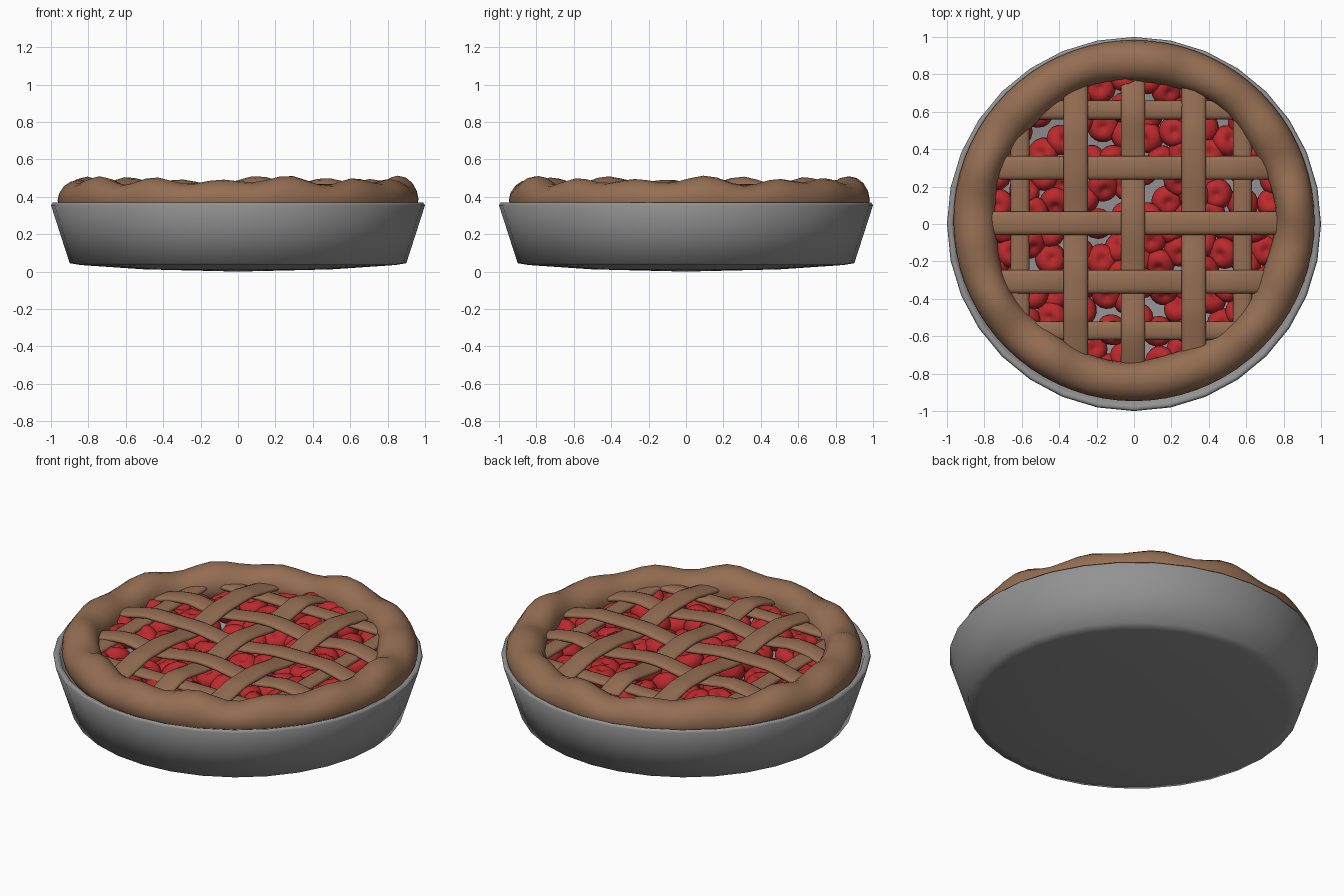
import bpy, bmesh, math, random
from mathutils import Matrix, Vector

if "Cube" in bpy.data.objects:
    bpy.data.objects.remove(bpy.data.objects["Cube"])

random.seed(7)


def material(name, rgb):
    m = bpy.data.materials.new(name)
    m.diffuse_color = (*rgb, 1)
    m.use_nodes = True
    m.node_tree.nodes["Principled BSDF"].inputs["Base Color"].default_value = m.diffuse_color
    return m


PASTRY = material("pastry", (0.30, 0.155, 0.085))
CHERRY = material("cherry", (0.50, 0.022, 0.025))
METAL = material("dark_metal", (0.29, 0.29, 0.29))


def finish(bm, name, mat):
    bmesh.ops.recalc_face_normals(bm, faces=bm.faces)
    for f in bm.faces:
        f.smooth = True
    me = bpy.data.meshes.new(name)
    bm.to_mesh(me)
    bm.free()
    ob = bpy.data.objects.new(name, me)
    bpy.context.collection.objects.link(ob)
    me.materials.append(mat)
    return ob


def skin(bm, rings, closed):
    """Bridge rings of points into a tube; closed joins last to first, else caps."""
    vs = [[bm.verts.new(p) for p in r] for r in rings]
    n = len(vs[0])
    for k in range(len(vs) if closed else len(vs) - 1):
        a, b = vs[k], vs[(k + 1) % len(vs)]
        for i in range(n):
            j = (i + 1) % n
            bm.faces.new((a[i], a[j], b[j], b[i]))
    if not closed:
        bm.faces.new(vs[0])
        bm.faces.new(vs[-1])


def lathe(bm, profile, steps, mat=Matrix()):
    """Revolve (r, z) points whose ends lie on the axis."""
    vs = [[bm.verts.new(mat @ Vector((r * math.cos(t), r * math.sin(t), z)))
           for t in (math.tau * i / steps for i in range(steps))]
          for r, z in profile[1:-1]]
    for a, b in zip(vs, vs[1:]):
        for i in range(steps):
            j = (i + 1) % steps
            bm.faces.new((a[i], a[j], b[j], b[i]))
    for (r, z), ring in ((profile[0], vs[0]), (profile[-1], vs[-1])):
        c = bm.verts.new(mat @ Vector((0, 0, z)))
        for i in range(steps):
            bm.faces.new((c, ring[i], ring[(i + 1) % steps]))


# Dish: flared wall with a slightly domed base
bm = bmesh.new()
lathe(bm, [(0, 0), (0.5, 0.012), (0.84, 0.035), (0.9, 0.045), (0.95, 0.2), (1.0, 0.355),
           (0.99, 0.37), (0.965, 0.36), (0.87, 0.075), (0.8, 0.055), (0, 0.05)], 32)
finish(bm, "pie_dish", METAL)

# Crust: ring of dough with an uneven wavy top
bm = bmesh.new()
rings = []
for k in range(72):
    t = math.tau * k / 72
    wave = 0.012 * math.sin(14 * t) + 0.007 * math.sin(9 * t + 1) + 0.004 * math.sin(5 * t + 2)
    ring = []
    for i in range(16):
        a = math.tau * i / 16
        inner = 0.010 * math.sin(7 * t + 1) * max(0, -math.cos(a))
        r = 0.857 + 0.108 * math.cos(a) + inner
        z = 0.383 + 0.103 * math.sin(a) + wave * max(0, math.sin(a) + 0.3)
        ring.append((r * math.cos(t), r * math.sin(t) + 0.018, z))
    rings.append(ring)
skin(bm, rings, True)
finish(bm, "crust_edge", PASTRY)


# Lattice: woven flattened strips, the outermost ones lying low
def strip(name, offset, width, start, vertical, low):
    half = math.sqrt(0.82 ** 2 - offset ** 2)
    bm = bmesh.new()
    rings = []
    for k in range(41):
        t = half * (k / 20 - 1)
        if low:
            z = 0.405
        else:
            w = start * math.cos(math.pi * t / 0.31)
            if start < 0 and abs(t) > 0.31:
                w = 1
            z = 0.432 + 0.017 * w - 0.055 * max(0, (math.hypot(t, offset) - 0.58) / 0.24)
        ring = []
        for i in range(12):
            a = math.tau * i / 12
            c, s = math.cos(a), math.sin(a)
            u = offset + width / 2 * math.copysign(abs(c) ** 0.7, c)
            h = z + 0.019 * s
            ring.append((u, t + 0.01, h) if vertical else (t, u, h))
        rings.append(ring)
    skin(bm, rings, False)
    finish(bm, name, PASTRY)


for i, x in enumerate((-0.61, -0.312, -0.005, 0.32, 0.58)):
    low = i in (0, 4)
    strip(f"lattice_long_{i + 1}", x, 0.1 if low else 0.13, 1 if i == 2 else -1, True, low)
for i, y in enumerate((-0.57, -0.308, 0.005, 0.3, 0.61)):
    low = i in (0, 4)
    strip(f"lattice_cross_{i + 1}", y, 0.1 if low else 0.125, -1 if i == 2 else 1, False, low)

# Cherry filling: dimpled fruit scattered and tilted inside the crust
spots = []
for _ in range(9000):
    r, t = 0.8 * math.sqrt(random.random()), random.uniform(0, math.tau)
    p = Vector((r * math.cos(t), r * math.sin(t) + 0.01))
    if all((p - q).length > 0.113 for q in spots):
        spots.append(p)
bm = bmesh.new()
for p in spots:
    m = (Matrix.Translation((p.x, p.y, random.uniform(0.31, 0.355)))
         @ Matrix.Rotation(random.uniform(0, math.tau), 4, 'Z')
         @ Matrix.Rotation(random.uniform(0, 0.7), 4, 'X'))
    lathe(bm, [(0, -0.065), (0.04, -0.06), (0.07, -0.042), (0.086, 0), (0.077, 0.032),
               (0.052, 0.052), (0.028, 0.051), (0.012, 0.042), (0, 0.038)], 16, m)
finish(bm, "cherries", CHERRY)
